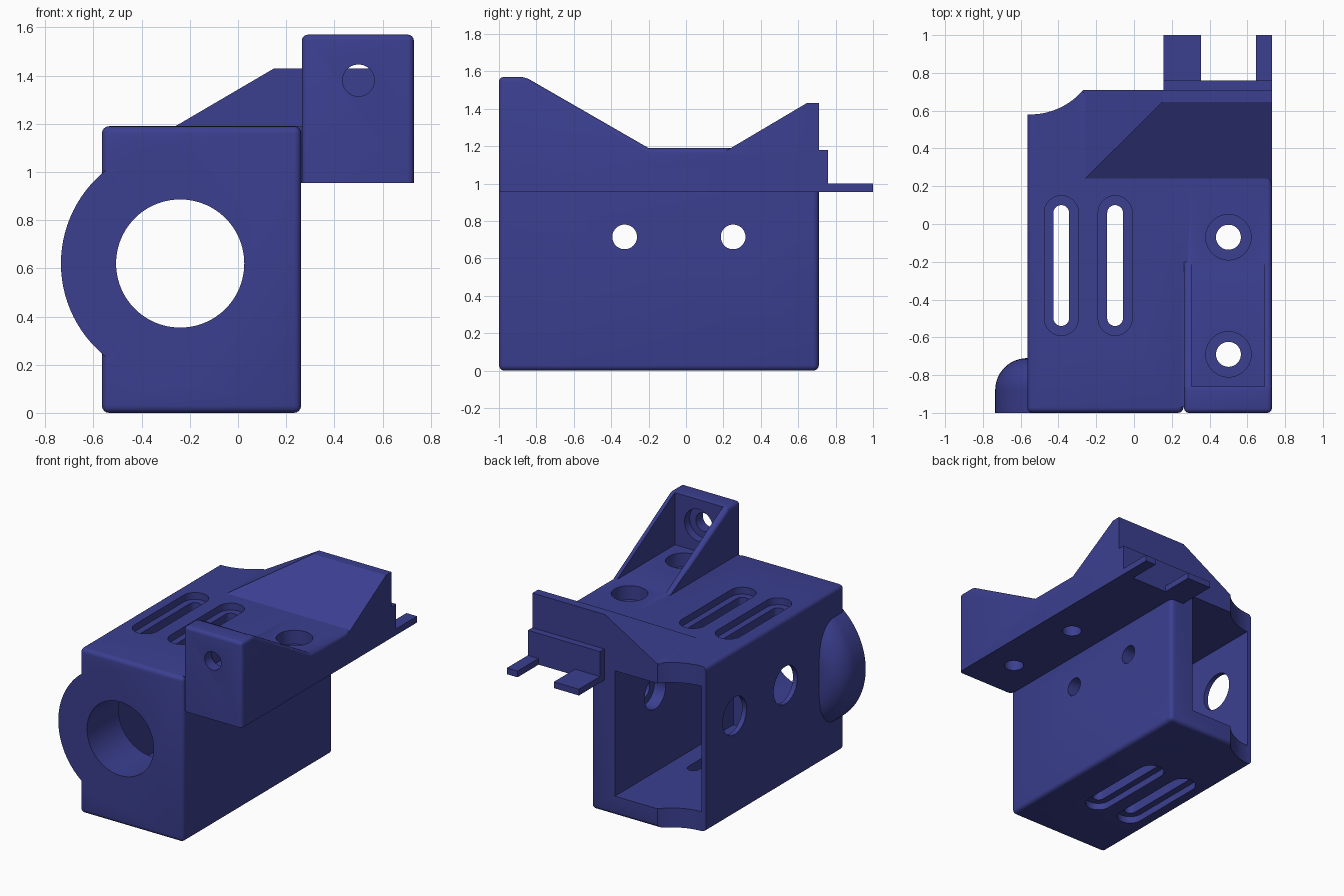
import bpy, bmesh, math
from mathutils import Vector

if "Cube" in bpy.data.objects:
    bpy.data.objects.remove(bpy.data.objects["Cube"])

blue = bpy.data.materials.new("dark blue")
blue.diffuse_color = (0.044, 0.050, 0.28, 1)
blue.use_nodes = True
blue.node_tree.nodes["Principled BSDF"].inputs["Base Color"].default_value = blue.diffuse_color


def finish(name, bm):
    bmesh.ops.recalc_face_normals(bm, faces=bm.faces[:])
    me = bpy.data.meshes.new(name)
    bm.to_mesh(me)
    bm.free()
    ob = bpy.data.objects.new(name, me)
    bpy.context.collection.objects.link(ob)
    return ob


def prism(name, pts, axis, a, b, bevel=0, rule=None):
    """Extrude a 2D outline along an axis; outline uses the other two axes in order."""
    bm = bmesh.new()

    def place(p, t):
        return {"x": (t, p[0], p[1]), "y": (p[0], t, p[1]), "z": (p[0], p[1], t)}[axis]
    rings = [[bm.verts.new(place(p, t)) for p in pts] for t in (a, b)]
    bm.faces.new(rings[0])
    bm.faces.new(rings[1][::-1])
    n = len(pts)
    for i in range(n):
        j = (i + 1) % n
        bm.faces.new((rings[0][i], rings[0][j], rings[1][j], rings[1][i]))
    bmesh.ops.recalc_face_normals(bm, faces=bm.faces[:])
    if bevel:
        edges = [e for e in bm.edges if not rule or rule((e.verts[0].co + e.verts[1].co) / 2)]
        bmesh.ops.bevel(bm, geom=edges, offset=bevel, segments=4, profile=0.5, affect='EDGES')
    return finish(name, bm)


def box(name, x0, x1, y0, y1, z0, z1, bevel=0):
    return prism(name, [(x0, y0), (x1, y0), (x1, y1), (x0, y1)], "z", z0, z1, bevel)


def circle(u, v, r, n=64):
    return [(u + r * math.cos(2 * math.pi * i / n), v + r * math.sin(2 * math.pi * i / n)) for i in range(n)]


def slot(x, y0, y1, r, n=16):
    pts = [(x + r * math.cos(math.pi * i / n), y1 - r + r * math.sin(math.pi * i / n)) for i in range(n + 1)]
    return pts + [(x - r * math.cos(math.pi * i / n), y0 + r - r * math.sin(math.pi * i / n)) for i in range(n + 1)]


def boolean(target, other, op):
    mod = target.modifiers.new(op.lower(), 'BOOLEAN')
    mod.operation, mod.solver, mod.object = op, 'EXACT', other
    bpy.context.view_layer.update()
    dg = bpy.context.evaluated_depsgraph_get()
    me = bpy.data.meshes.new_from_object(target.evaluated_get(dg))
    target.modifiers.clear()
    target.data = me
    bpy.data.objects.remove(other)


# Main body
housing = box("housing", -0.565, 0.262, -1, 0.71, 0, 1.19, 0.03)

# Side flange with the raised front bracket, and a filler joining it to the body
profile = [(-1, 0.955), (0.71, 0.955), (0.71, 1.19), (-0.2, 1.19), (-0.86, 1.57), (-1, 1.57)]


def outer_edge(m):
    if m.z < 0.97 or m.y > 0.7:
        return False
    return m.y < -0.99 or m.z > 1.5 or m.x > 0.72 or (m.y < -0.25 and m.z > 1.25)


bracket = prism("bracket", profile, "x", 0.265, 0.73, 0.025, outer_edge)
boolean(housing, bracket, 'UNION')
boolean(housing, box("filler", 0.2, 0.3, -0.97, 0.71, 0.955, 1.19), 'UNION')

# Rear wedge with sloped front and left sides
bm = bmesh.new()
for x, y, z in ((-0.328, 0.172, 1.15), (0.15, 0.645, 1.43)):
    for p in ((x, y, z), (0.73, y, z), (0.73, 0.71, z), (x, 0.71, z)):
        bm.verts.new(p)
bmesh.ops.convex_hull(bm, input=bm.verts[:])
bmesh.ops.dissolve_limit(bm, angle_limit=0.01, verts=bm.verts[:], edges=bm.edges[:])
boolean(housing, finish("wedge", bm), 'UNION')

# Rounded disc bulging from the left side at the front
bm = bmesh.new()
arc = [(0.325 + 0.17 * math.sin(math.pi * i / 24), -0.88 + 0.17 * math.cos(math.pi * i / 24)) for i in range(13)]
outline = [(0, -0.71)] + arc + [(0.495, -1), (0, -1)]
vs = [bm.verts.new((-0.24 + r, y, 0.62)) for r, y in outline]
es = [bm.edges.new(p) for p in zip(vs, vs[1:])]
bmesh.ops.spin(bm, geom=vs + es, cent=Vector((-0.24, 0, 0.62)), axis=(0, 1, 0),
               angle=2 * math.pi, steps=96, use_merge=True)
bmesh.ops.remove_doubles(bm, verts=bm.verts[:], dist=0.0005)
bulge = finish("bulge", bm)
boolean(bulge, box("half", -0.9, -0.3, -1.1, -0.6, 0, 1.2), 'INTERSECT')
boolean(housing, bulge, 'UNION')

# Rear plate and two tabs
boolean(housing, box("plate", 0.155, 0.73, 0.66, 0.76, 0.955, 1.18), 'UNION')
for x0, x1 in ((0.155, 0.355), (0.645, 0.73)):
    boolean(housing, box("tab", x0, x1, 0.7, 1.0, 0.955, 1.0), 'UNION')

# Cavity, front bore, bracket pocket, and the scooped rear corner
cuts = [
    box("cavity", -0.53, 0.07, -0.64, 0.9, 0.14, 1.045),
    prism("bore", circle(-0.24, 0.62, 0.266, 96), "y", -1.2, -0.5),
    box("pocket", 0.305, 0.69, -0.86, -0.2, 1.19, 1.8),
    prism("scoop", circle(-0.55, 0.95, 0.37, 96), "z", -0.2, 1.6),
    # bracket screw hole and counterbore
    prism("hole", circle(0.5, 1.38, 0.066), "y", -1.2, -0.8),
    prism("counterbore", circle(0.5, 1.38, 0.115), "y", -0.92, -0.8),
]
# Flange screw holes
for y in (-0.07, -0.69):
    cuts.append(prism("hole", circle(0.5, y, 0.066), "z", 0.8, 1.4))
    cuts.append(prism("counterbore", circle(0.5, y, 0.12), "z", 1.09, 1.4))
# Side screw holes with wide access holes opposite
for y in (-0.328, 0.252):
    cuts.append(prism("hole", circle(y, 0.715, 0.066), "x", 0, 0.5))
    cuts.append(prism("counterbore", circle(y, 0.715, 0.12), "x", 0, 0.16))
    cuts.append(prism("access", circle(y, 0.715, 0.135), "x", -0.8, -0.4))
# Long slots with stepped rims, top and bottom
for x in (-0.385, -0.1):
    cuts.append(prism("slot", slot(x, -0.54, 0.1, 0.042), "z", -0.2, 1.4))
    cuts.append(prism("rim", slot(x, -0.59, 0.15, 0.09), "z", 1.14, 1.4))
    cuts.append(prism("rim", slot(x, -0.59, 0.15, 0.09), "z", -0.2, 0.05))
for c in cuts:
    boolean(housing, c, 'DIFFERENCE')

housing.data.materials.clear()
housing.data.materials.append(blue)
for p in housing.data.polygons:
    p.material_index = 0
bpy.context.view_layer.objects.active = housing
housing.select_set(True)
bpy.ops.object.shade_smooth_by_angle(angle=math.radians(30))
